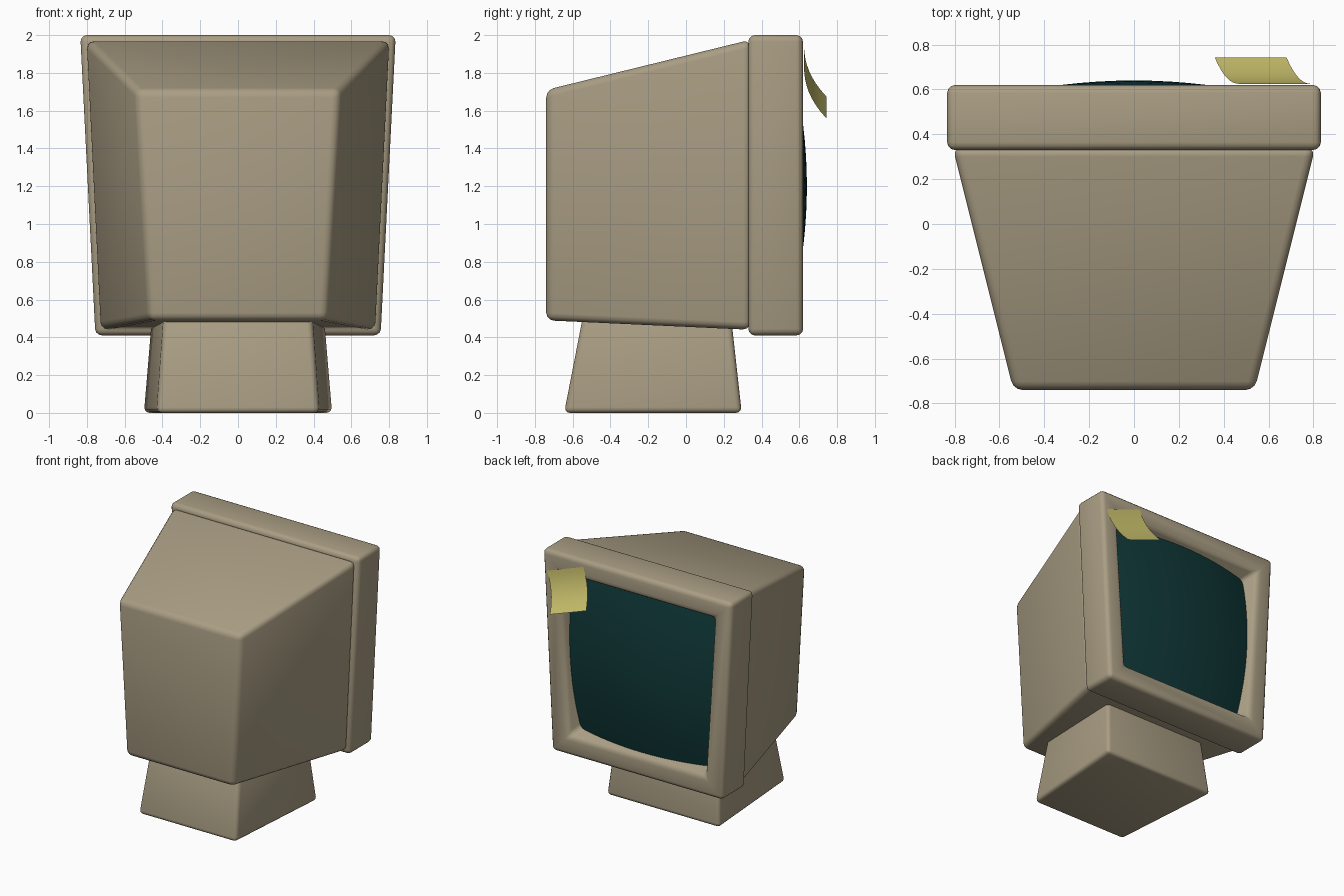
import bpy, bmesh

if "Cube" in bpy.data.objects:
    bpy.data.objects.remove(bpy.data.objects["Cube"])


def material(name, rgb):
    m = bpy.data.materials.new(name)
    m.diffuse_color = (*rgb, 1.0)
    m.use_nodes = True
    m.node_tree.nodes["Principled BSDF"].inputs["Base Color"].default_value = m.diffuse_color
    return m


beige = material("beige plastic", (0.40, 0.34, 0.23))
glass = material("dark teal glass", (0.005, 0.038, 0.038))
yellow = material("yellow paper", (0.62, 0.56, 0.16))


def finish(bm, name, mat, bevel=0.0):
    bmesh.ops.recalc_face_normals(bm, faces=bm.faces)
    for f in bm.faces:
        f.smooth = True
    me = bpy.data.meshes.new(name)
    bm.to_mesh(me)
    bm.free()
    me.materials.append(mat)
    ob = bpy.data.objects.new(name, me)
    bpy.context.collection.objects.link(ob)
    if bevel:
        mod = ob.modifiers.new("rounded edges", 'BEVEL')
        mod.width = bevel
        mod.segments = 3
        mod.limit_method = 'ANGLE'
    return ob


def loft(loops, name, mat, bevel):
    """Skin a list of four-corner loops and cap both ends."""
    bm = bmesh.new()
    rings = [[bm.verts.new(p) for p in loop] for loop in loops]
    for a, b in zip(rings, rings[1:]):
        for i in range(4):
            j = (i + 1) % 4
            bm.faces.new((a[i], a[j], b[j], b[i]))
    bm.faces.new(rings[0])
    bm.faces.new(rings[-1])
    return finish(bm, name, mat, bevel)


def upright(wb, wt, zb, zt, y):
    """Symmetric trapezoid facing y: half widths at bottom and top."""
    return [(-wb, y, zb), (wb, y, zb), (wt, y, zt), (-wt, y, zt)]


def flat(w0, w1, y0, y1, z):
    """Symmetric trapezoid lying flat at height z."""
    return [(-w0, y0, z), (w0, y0, z), (w1, y1, z), (-w1, y1, z)]


def bezel_loop(inset, y):
    return upright(0.755 - inset, 0.835 - inset, 0.41 + inset, 2.0 - inset, y)


def grid_sheet(n, point, name, mat):
    """Smooth n x n sheet from point(u, v), u and v in 0..1."""
    bm = bmesh.new()
    rows = [[bm.verts.new(point(i / n, j / n)) for i in range(n + 1)] for j in range(n + 1)]
    for j in range(n):
        for i in range(n):
            bm.faces.new((rows[j][i + 1], rows[j][i], rows[j + 1][i], rows[j + 1][i + 1]))
    ob = finish(bm, name, mat)
    # every sheet faces the viewer of the screen (+y)
    if ob.data.polygons[0].normal.y < 0:
        ob.data.flip_normals()
    return ob


# tapered rear housing
loft([upright(0.47, 0.54, 0.49, 1.71, -0.74),
      upright(0.735, 0.81, 0.44, 1.975, 0.34)], "rear_housing", beige, 0.04)

# bezel frame with sloped recess
loft([bezel_loop(0, 0.33), bezel_loop(0, 0.62),
      bezel_loop(0.15, 0.62), bezel_loop(0.21, 0.43)], "bezel", beige, 0.035)

# tapered stand
loft([flat(0.43, 0.50, -0.645, 0.295, 0.0),
      flat(0.39, 0.455, -0.54, 0.235, 0.54)], "stand", beige, 0.03)


# bulging screen, edges tucked into the recess walls
def screen_point(u, v):
    half = 0.59 + 0.08 * v
    x = (2 * u - 1) * half
    z = 0.575 + 1.26 * v
    return x, 0.64 - 0.19 * (x * x + (z - 1.2) ** 2), z


grid_sheet(16, screen_point, "screen", glass)


# curled sticky note on the bezel corner
def note_point(u, v):
    x = 0.47 + 0.32 * u - 0.11 * v
    z = 1.95 - 0.115 * u - 0.275 * v
    return x, 0.625 + 0.118 * v ** 2.2, z


grid_sheet(8, note_point, "sticky_note", yellow)
